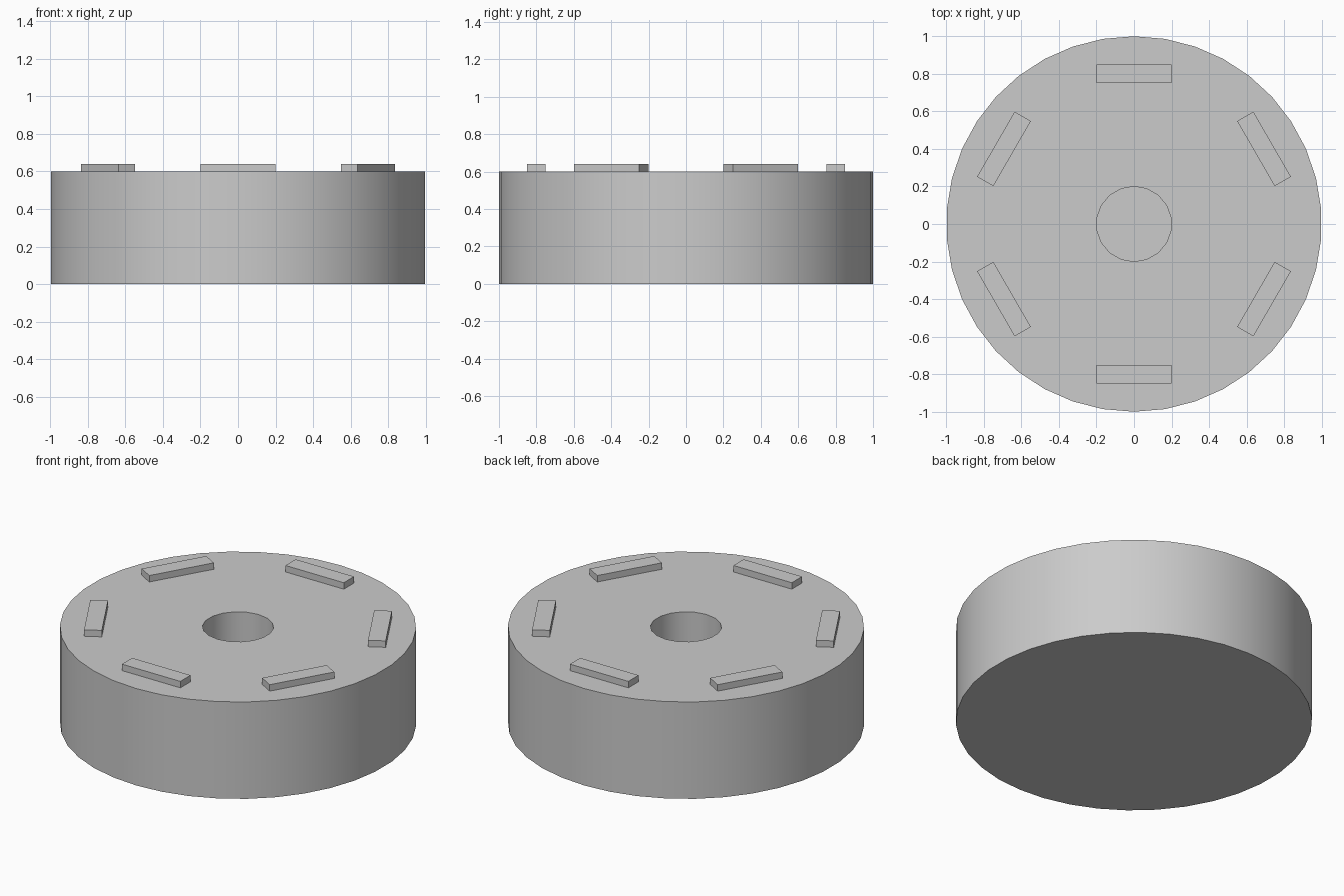
import bpy
import math
from mathutils import Matrix

cube = bpy.data.objects.get("Cube")
if cube:
    bpy.data.objects.remove(cube, do_unlink=True)

BODY_HEIGHT = 0.6
BORE_DEPTH = 0.4
PAD_SIZE = (0.4, 0.1, 0.04)
PAD_RADIUS = 0.8
PAD_COUNT = 6

grey = bpy.data.materials.new("plain_grey")
grey.use_nodes = True
grey.diffuse_color = (0.6, 0.6, 0.6, 1)
grey.node_tree.nodes["Principled BSDF"].inputs["Base Color"].default_value = (0.6, 0.6, 0.6, 1)


def cylinder(name, sides, radius, bottom, top):
    bpy.ops.mesh.primitive_cylinder_add(
        vertices=sides, radius=radius, depth=top - bottom,
        location=(0, 0, (bottom + top) / 2))
    obj = bpy.context.object
    obj.name = name
    obj.data.materials.append(grey)
    return obj


# Thick round body with a blind bore sunk into its top
body = cylinder("round_body", 38, 1, 0, BODY_HEIGHT)
cutter = cylinder("bore_cutter", 18, 0.2, BODY_HEIGHT - BORE_DEPTH, BODY_HEIGHT + 0.2)
cutter.hide_render = True

bore = body.modifiers.new("bore", 'BOOLEAN')
bore.operation = 'DIFFERENCE'
bore.solver = 'EXACT'
bore.object = cutter
bpy.ops.object.select_all(action='DESELECT')
body.select_set(True)
bpy.context.view_layer.objects.active = body
bpy.ops.object.modifier_apply(modifier=bore.name)
bpy.data.objects.remove(cutter, do_unlink=True)
bpy.ops.object.shade_smooth_by_angle(angle=math.radians(30))

# Ring of raised rectangular pads, each lying along the rim
for i in range(PAD_COUNT):
    bpy.ops.mesh.primitive_cube_add(size=1)
    pad = bpy.context.object
    pad.name = f"raised_pad_{i + 1}"
    pad.data.transform(Matrix.Diagonal((*PAD_SIZE, 1)))
    pad.data.materials.append(grey)
    turn = Matrix.Rotation(math.tau * i / PAD_COUNT, 4, 'Z')
    pad.matrix_world = turn @ Matrix.Translation(
        (0, PAD_RADIUS, BODY_HEIGHT + PAD_SIZE[2] / 2))
